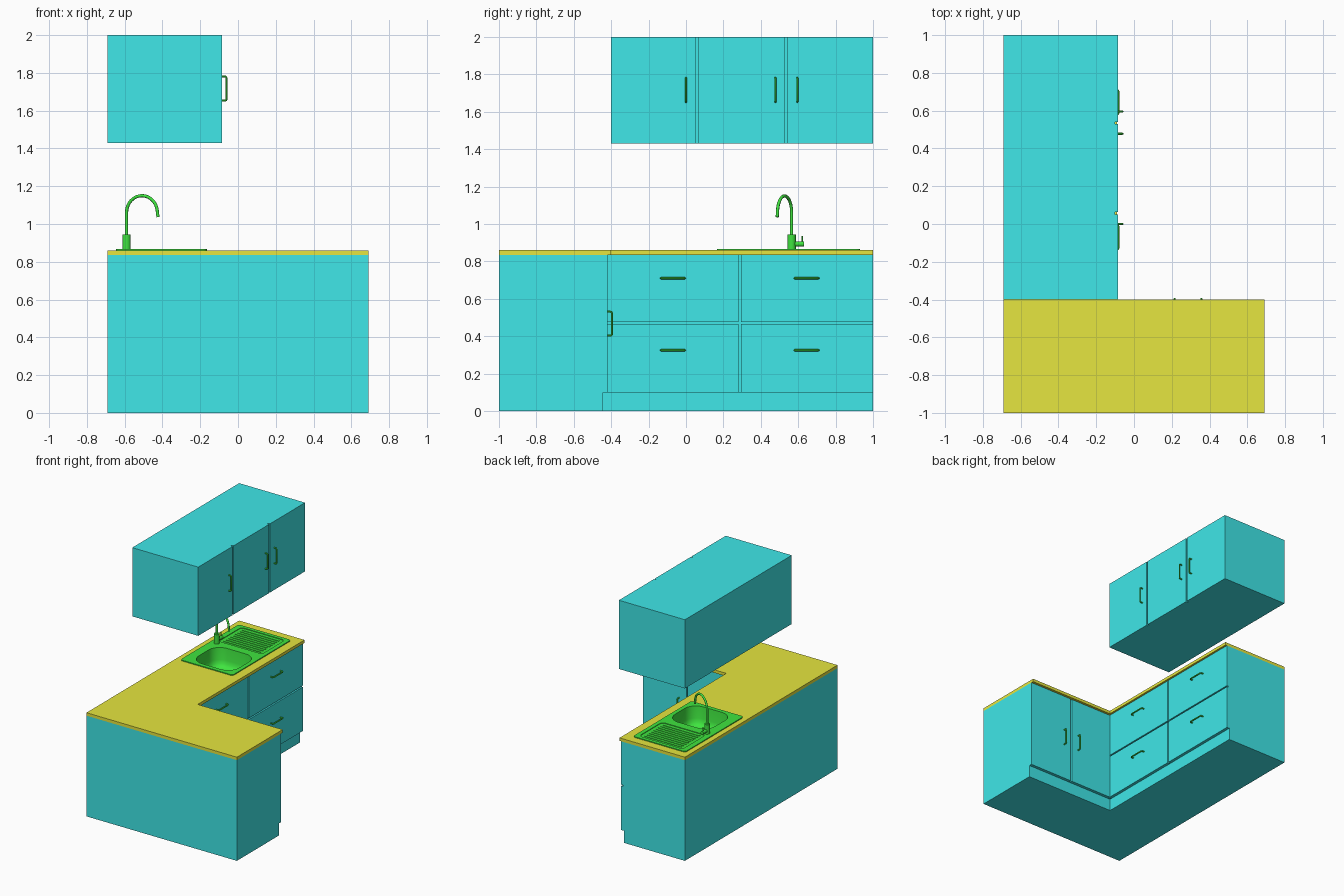
import bpy, bmesh, math
from mathutils import Vector

if "Cube" in bpy.data.objects:
    bpy.data.objects.remove(bpy.data.objects["Cube"])


def material(name, rgb):
    m = bpy.data.materials.new(name)
    m.diffuse_color = (*rgb, 1)
    m.use_nodes = True
    m.node_tree.nodes["Principled BSDF"].inputs["Base Color"].default_value = m.diffuse_color
    return m


CYAN = material("cabinet_paint", (0.05, 0.80, 0.81))
YELLOW = material("worktop", (0.79, 0.79, 0.05))
GREEN = material("fittings", (0.05, 0.78, 0.05))


def finish(name, bm, mat):
    bmesh.ops.recalc_face_normals(bm, faces=bm.faces)
    me = bpy.data.meshes.new(name)
    bm.to_mesh(me)
    bm.free()
    ob = bpy.data.objects.new(name, me)
    bpy.context.collection.objects.link(ob)
    if mat:
        me.materials.append(mat)
    return ob


def select(ob):
    bpy.ops.object.select_all(action='DESELECT')
    ob.select_set(True)
    bpy.context.view_layer.objects.active = ob


def loft(name, rings, mat, cap_start=True, cap_end=True, smooth=False):
    """Skin a stack of equal-length point rings."""
    bm = bmesh.new()
    vs = [[bm.verts.new(p) for p in r] for r in rings]
    n = len(vs[0])
    for a, b in zip(vs, vs[1:]):
        for i in range(n):
            j = (i + 1) % n
            bm.faces.new((a[i], a[j], b[j], b[i]))
    if cap_start:
        bm.faces.new(vs[0])
    if cap_end:
        bm.faces.new(vs[-1])
    ob = finish(name, bm, mat)
    if smooth:
        select(ob)
        bpy.ops.object.shade_smooth_by_angle(angle=math.radians(40))
    return ob


def prism(name, pts, z0, z1, mat, smooth=False):
    return loft(name, [[(x, y, z) for x, y in pts] for z in (z0, z1)], mat, smooth=smooth)


def box(name, x0, x1, y0, y1, z0, z1, mat):
    return prism(name, [(x0, y0), (x1, y0), (x1, y1), (x0, y1)], z0, z1, mat)


def rounded(x0, x1, y0, y1, r, n=8):
    pts = []
    corners = ((x1 - r, y1 - r), (x0 + r, y1 - r), (x0 + r, y0 + r), (x1 - r, y0 + r))
    for q, (cx, cy) in enumerate(corners):
        for i in range(n + 1):
            a = math.pi / 2 * (q + i / n)
            pts.append((cx + r * math.cos(a), cy + r * math.sin(a)))
    return pts


def circle(cx, cy, r, n=24):
    return [(cx + r * math.cos(2 * math.pi * i / n), cy + r * math.sin(2 * math.pi * i / n))
            for i in range(n)]


def cut(ob, pts, z0, z1):
    cutter = prism("cutter", pts, z0, z1, None)
    cutter.hide_render = True
    mod = ob.modifiers.new("cut", 'BOOLEAN')
    mod.operation, mod.solver, mod.object = 'DIFFERENCE', 'EXACT', cutter
    select(ob)
    bpy.ops.object.modifier_apply(modifier=mod.name)
    bpy.data.objects.remove(cutter)


def tube(name, pts, r, mat, res=3):
    cu = bpy.data.curves.new(name, 'CURVE')
    cu.dimensions = '3D'
    cu.bevel_depth, cu.bevel_resolution, cu.use_fill_caps = r, res, True
    sp = cu.splines.new('POLY')
    sp.points.add(len(pts) - 1)
    for p, co in zip(sp.points, pts):
        p.co = (*co, 1)
    ob = bpy.data.objects.new(name, cu)
    bpy.context.collection.objects.link(ob)
    cu.materials.append(mat)
    select(ob)
    bpy.ops.object.convert(target='MESH')
    bpy.ops.object.shade_smooth_by_angle(angle=math.radians(40))
    return ob


def handle(name, centre, along, out):
    """U-shaped bar pull standing off a door."""
    c, a, o = Vector(centre), Vector(along), Vector(out)
    half = [(0.064, -0.003), (0.064, 0.016), (0.062, 0.021), (0.056, 0.024)]
    path = half + [(-s, d) for s, d in reversed(half)]
    tube(name, [c + a * s + o * d for s, d in path], 0.0055, GREEN, 2)


def l_shape(fx, fy):
    return [(-0.69, -1), (0.69, -1), (0.69, fy), (fx, fy), (fx, 1), (-0.69, 1)]


X, Y, Z = (1, 0, 0), (0, 1, 0), (0, 0, 1)
basin = rounded(-0.57, -0.20, 0.20, 0.53, 0.10)

# L-shaped base units, recessed plinth and worktop
prism("plinth", l_shape(-0.13, -0.445), 0, 0.1, CYAN)
carcass = prism("base_carcass", l_shape(-0.12, -0.435), 0.1, 0.835, CYAN)
worktop = prism("worktop", l_shape(-0.09, -0.40), 0.835, 0.86, YELLOW)
hole = rounded(-0.575, -0.195, 0.195, 0.535, 0.10)
cut(carcass, hole, 0.68, 0.9)
cut(worktop, hole, 0.8, 0.9)

# drawers along the long run
for col, (y0, y1, hy) in enumerate(((-0.42, 0.281, -0.07), (0.293, 1.0, 0.645))):
    for row, (z0, z1, hz) in enumerate(((0.1, 0.465, 0.325), (0.476, 0.835, 0.71))):
        box(f"drawer_front_{col}{row}", -0.12, -0.106, y0, y1, z0, z1, CYAN)
        handle(f"drawer_handle_{col}{row}", (-0.106, hy, hz), Y, X)

# doors on the short run
for i, (x0, x1, hx) in enumerate(((-0.106, 0.28, 0.215), (0.291, 0.69, 0.357))):
    box(f"base_door_{i}", x0, x1, -0.435, -0.42, 0.1, 0.835, CYAN)
    handle(f"base_door_handle_{i}", (hx, -0.42, 0.467), Z, Y)

# wall cabinet with three doors
box("wall_cabinet", -0.69, -0.10, -0.40, 1, 1.43, 2, CYAN)
for i, (y0, y1, hy) in enumerate(((-0.40, 0.05, 0.0), (0.064, 0.53, 0.478), (0.541, 1.0, 0.595))):
    box(f"wall_door_{i}", -0.10, -0.085, y0, y1, 1.43, 2, CYAN)
    handle(f"wall_door_handle_{i}", (-0.085, hy, 1.717), Z, X)

# sink top with basin opening and sunken drainer
sink = prism("sink_top", rounded(-0.645, -0.165, 0.165, 0.93, 0.02, 4), 0.8595, 0.867, GREEN)
cut(sink, basin, 0.8, 0.9)
cut(sink, rounded(-0.60, -0.20, 0.60, 0.90, 0.03, 4), 0.862, 0.9)
for i in range(9):
    y = 0.63 + i * 0.03
    prism(f"drainer_rib_{i}", rounded(-0.57, -0.23, y - 0.007, y + 0.007, 0.006, 3),
          0.861, 0.866, GREEN)

# basin bowl and drain
rings = []
for inset, z in ((0, 0.867), (0.008, 0.77), (0.015, 0.74), (0.03, 0.72), (0.05, 0.712)):
    r = 0.10 - inset * 0.6
    rings.append([(x, y, z) for x, y in
                  rounded(-0.57 + inset, -0.20 - inset, 0.20 + inset, 0.53 - inset, r)])
loft("sink_bowl", rings, GREEN, cap_start=False, smooth=True)
prism("sink_drain", circle(-0.385, 0.365, 0.035), 0.71, 0.716, GREEN, True)

# tap: body, swan-neck spout and side lever
bx, by = -0.59, 0.565
prism("tap_body", circle(bx, by, 0.022), 0.86, 0.945, GREEN, True)
direction = Vector((0.168, -0.078, 0)).normalized()
base, rad, zc = Vector((bx, by, 0)), 0.09, 1.06
path = [base + Vector((0, 0, 0.94))]
for i in range(21):
    a = math.pi * (1 - i / 20)
    path.append(base + direction * (rad + rad * math.cos(a)) + Vector((0, 0, zc + rad * math.sin(a))))
path.append(base + direction * (2 * rad + 0.004) + Vector((0, 0, 1.037)))
tube("tap_spout", path, 0.0085, GREEN)
tube("tap_lever_hub", [(bx, by, 0.893), (bx, 0.632, 0.893)], 0.014, GREEN)
tube("tap_lever", [(bx, 0.622, 0.893), (bx, 0.622, 0.937)], 0.004, GREEN)
